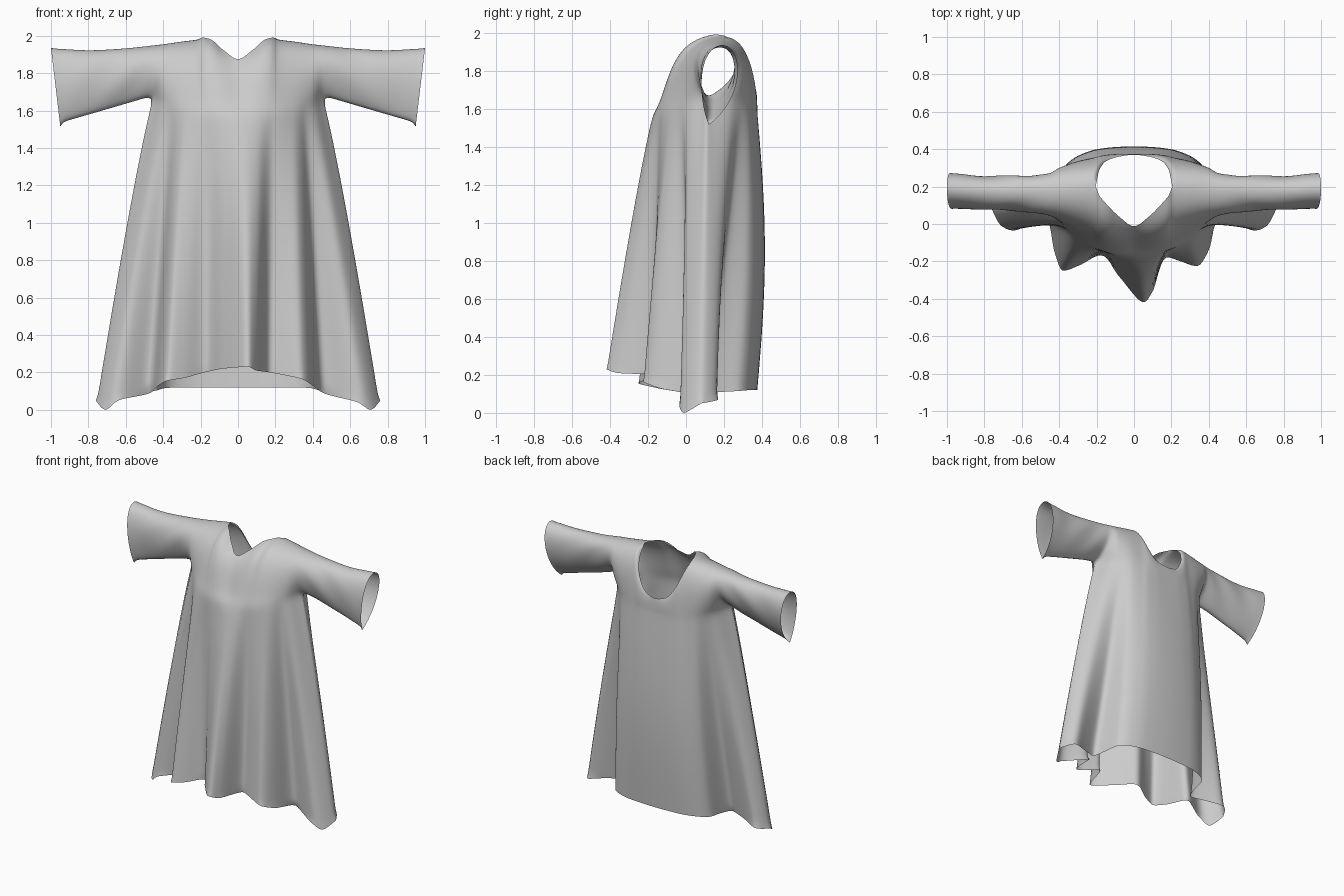
import bpy, bmesh, math

if "Cube" in bpy.data.objects:
    bpy.data.objects.remove(bpy.data.objects["Cube"])

# hem control points: (u across panel, x, y, z)
FRONT_HEM = [(-1, -.76, .08, .05), (-.93, -.71, -.01, 0), (-.85, -.64, -.035, .05), (-.76, -.47, .045, .09),
             (-.69, -.425, -.15, .13), (-.62, -.38, -.25, .155), (-.5, -.29, -.22, .17), (-.37, -.18, -.165, .2),
             (-.15, -.08, -.28, .22), (.08, .05, -.418, .23), (.25, .1, -.36, .21), (.4, .17, -.175, .2),
             (.52, .25, -.2, .185), (.64, .34, -.225, .165), (.7, .40, -.14, .13), (.77, .455, .045, .09),
             (.85, .64, -.035, .04), (.93, .71, -.01, 0), (1, .76, .08, .05)]
half = [(0, 0, .375, .12), (.3, .2, .365, .12), (.5, .32, .335, .12), (.64, .395, .275, .115),
        (.71, .415, .18, .11), (.77, .45, .085, .1), (.85, .57, .125, .09), (.93, .69, .17, .07),
        (1, .76, .08, .05)]
BACK_HEM = [(-u, -x, y, z) for u, x, y, z in reversed(half[1:])] + half

# upper stations: (x, base y, bulge y, top y, top z)
FRONT_TOP = [(0, -.17, -.095, -.012, 1.875), (.08, -.165, -.1, .04, 1.925), (.15, -.15, -.09, .11, 1.982),
             (.19, -.135, -.075, .16, 1.99), (.205, -.13, -.065, .2, 1.985), (.3, -.075, -.025, .19, 1.972),
             (.4, .02, .005, .18, 1.957), (.46, .11, .015, .18, 1.95), (.6, .13, .04, .18, 1.935),
             (.8, .13, .05, .18, 1.925), (1, .12, .06, .19, 1.935)]
BACK_TOP = [(0, .375, .375, .37, 1.69), (.08, .375, .375, .36, 1.71), (.15, .37, .37, .335, 1.80),
            (.19, .365, .36, .28, 1.92), (.205, .36, .355, .2, 1.985), (.3, .33, .345, .19, 1.975),
            (.4, .24, .33, .18, 1.96), (.46, .11, .31, .18, 1.95), (.6, .13, .295, .18, 1.935),
            (.8, .13, .29, .18, 1.925), (1, .12, .31, .19, 1.935)]
SIDE = .46
NECK = .205


def interp(table, k):
    """Smooth interpolation of every column without overshoot."""
    xs = [r[0] for r in table]
    i = max(j for j in range(len(xs) - 1) if xs[j] <= k or j == 0)
    h = xs[i + 1] - xs[i]
    t = (k - xs[i]) / h

    def slope(j, c):
        if j == 0 or j == len(xs) - 1:
            return 0
        a = (table[j][c] - table[j - 1][c]) / (xs[j] - xs[j - 1])
        b = (table[j + 1][c] - table[j][c]) / (xs[j + 1] - xs[j])
        return 2 * a * b / (a + b) if a * b > 0 else 0
    out = []
    for c in range(1, len(table[0])):
        p, q, m, n = table[i][c], table[i + 1][c], slope(i, c) * h, slope(i + 1, c) * h
        out.append(p + m * t + (3 * (q - p) - 2 * m - n) * t * t + (2 * (p - q) + m + n) * t ** 3)
    return out


def base_z(x):
    if x <= SIDE:
        return 1.58 + .085 * (x / SIDE) ** 3
    return 1.665 - .15 * (x - SIDE) / (1 - SIDE)


def upper_point(table, x, t):
    """Point on the bodice or sleeve, t = 0 underarm level, t = 1 shoulder or neck."""
    a = abs(x)
    yb, bulge, yt, zt = interp(table, a)
    # front and back share the shoulder seam and the underarm seam
    if a >= NECK - 1e-6:
        yt, zt = interp(FRONT_TOP, a)[2:]
    if a >= SIDE - 1e-6:
        yb = interp(FRONT_TOP, a)[0]
    zb = base_z(a)
    s = 1 - t
    w = (s ** 3, 3 * s * s * t, 3 * s * t * t, t ** 3)
    top_pull = .7 + .28 * min(1, a / NECK)
    y = yb * w[0] + bulge * (w[1] + w[2]) + yt * w[3]
    z = zb * w[0] + (zb + .33 * (zt - zb)) * w[1] + (zb + top_pull * (zt - zb)) * w[2] + zt * w[3]
    out = max(0, (a - SIDE) / (1 - SIDE))
    y += .008 * math.sin(math.pi * t) * math.sin(22 * a + 9 * t) * min(1, 5 * out) * (1 - out)
    a -= .05 * out * (1 - (z - zb) / (zt - zb))
    return math.copysign(a, x), y, z


def skirt_point(top, hem, x, s, bulge):
    """Point on the skirt, s = 0 underarm level, s = 1 hem."""
    u = x / SIDE
    hx, hy, hz = interp(hem, u)
    tx, ty, tz = upper_point(top, x, 0)
    g = s ** .87
    gy = s ** (.87 + .25 * u ** 4)
    return tx + (hx - tx) * g, ty + (hy - ty) * gy + bulge * (1 - u * u) * math.sin(math.pi * s), tz + (hz - tz) * s


def add_grid(bm, cols, rows, f):
    v = [[bm.verts.new(f(c, r / rows)) for r in range(rows + 1)] for c in cols]
    for i in range(len(cols) - 1):
        for j in range(rows):
            bm.faces.new((v[i][j], v[i + 1][j], v[i + 1][j + 1], v[i][j + 1]))


# columns shared by skirt, bodice and sleeves
pos = [NECK * i / 24 for i in range(24)] + [NECK + (SIDE - NECK) * i / 40 for i in range(41)]
body_cols = [-x for x in reversed(pos[1:])] + pos
arm = [SIDE + (1 - SIDE) * i / 30 for i in range(1, 31)]
all_cols = [-x for x in reversed(arm)] + body_cols + arm

bm = bmesh.new()
for top, hem, bulge in ((FRONT_TOP, FRONT_HEM, 0), (BACK_TOP, BACK_HEM, .04)):
    # bodice with sleeves
    add_grid(bm, all_cols, 24, lambda x, t: upper_point(top, x, t))
    # flared skirt with folds
    add_grid(bm, body_cols, 60, lambda x, s: skirt_point(top, hem, x, s, bulge))

# sew the panels and relax the seams
bmesh.ops.remove_doubles(bm, verts=bm.verts, dist=.0003)
inner = [v for v in bm.verts if not v.is_boundary]
for _ in range(8):
    bmesh.ops.smooth_vert(bm, verts=inner, factor=.5, use_axis_x=True, use_axis_y=True, use_axis_z=True)
bmesh.ops.recalc_face_normals(bm, faces=bm.faces)
low = min(v.co.z for v in bm.verts)
for v in bm.verts:
    v.co.z -= low
for f in bm.faces:
    f.smooth = True

me = bpy.data.meshes.new("loose_dress")
bm.to_mesh(me)
bm.free()
bpy.context.collection.objects.link(bpy.data.objects.new("loose_dress", me))
